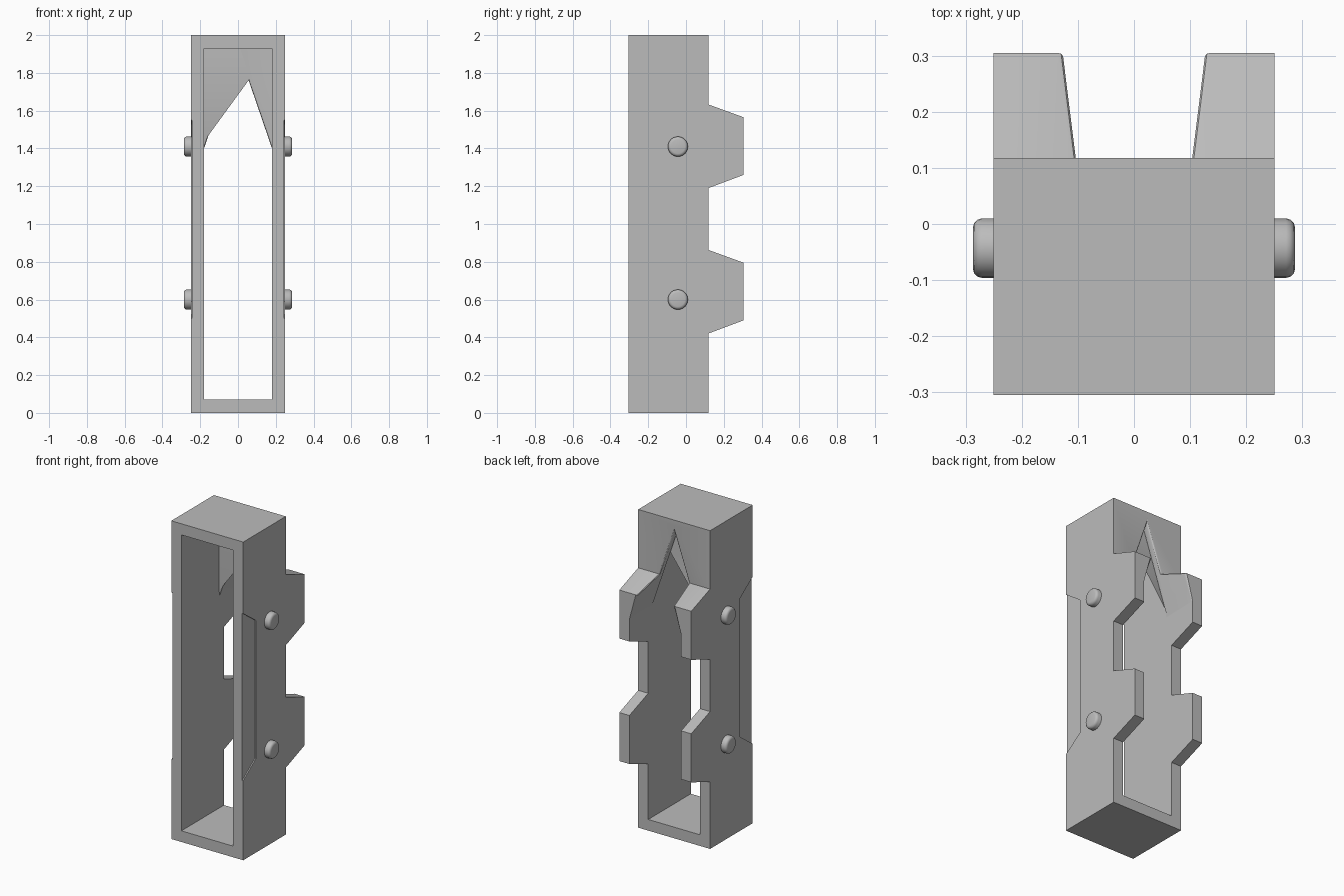
import bpy, bmesh, math
from mathutils import Vector

cube = bpy.data.objects.get("Cube")
if cube:
    bpy.data.objects.remove(cube)

grey = bpy.data.materials.new("plain grey")
grey.use_nodes = True
COLOUR = (0.5, 0.5, 0.5, 1)
grey.diffuse_color = COLOUR
grey.node_tree.nodes["Principled BSDF"].inputs["Base Color"].default_value = COLOUR


def add_object(name, bm):
    mesh = bpy.data.meshes.new(name)
    bmesh.ops.recalc_face_normals(bm, faces=bm.faces)
    bm.to_mesh(mesh)
    bm.free()
    mesh.materials.append(grey)
    obj = bpy.data.objects.new(name, mesh)
    bpy.context.collection.objects.link(obj)
    return obj


def prism(name, outline, axis, low, high):
    """Extrude an outline of (x or y, z) points along the other flat axis."""
    bm = bmesh.new()
    place = (lambda a, z: (low, a, z)) if axis == "x" else (lambda a, z: (a, low, z))
    face = bm.faces.new([bm.verts.new(place(a, z)) for a, z in outline])
    moved = bmesh.ops.extrude_face_region(bm, geom=[face])["geom"]
    shift = Vector((high - low, 0, 0) if axis == "x" else (0, high - low, 0))
    bmesh.ops.translate(bm, vec=shift, verts=[g for g in moved if isinstance(g, bmesh.types.BMVert)])
    return add_object(name, bm)


def smooth(obj, degrees):
    bpy.ops.object.select_all(action="DESELECT")
    obj.select_set(True)
    bpy.context.view_layer.objects.active = obj
    bpy.ops.object.shade_smooth_by_angle(angle=math.radians(degrees))


# Body side outline with two tapered teeth on the back
FRONT, BACK, TIP = -0.305, 0.118, 0.305
WALL, SPRING = 0.18, 1.4
outline = [(FRONT, 0), (BACK, 0)]
for base in (0.42, 1.19):
    outline += [(BACK, base), (TIP, base + 0.07), (TIP, base + 0.375), (BACK, base + 0.443)]
outline += [(BACK, 2), (FRONT, 2)]
body = prism("frame_body", outline, "x", -0.25, 0.25)

# Cutters: front opening, pointed back opening, shallow side recesses
cutters = [
    prism("front_opening_cutter",
          [(-WALL, 0.07), (WALL, 0.07), (WALL, 1.93), (-WALL, 1.93)], "y", -0.5, 0.07),
    prism("pointed_opening_cutter",
          [(-WALL, 0.07), (WALL, 0.07), (WALL, SPRING), (0, 1.925), (-WALL, SPRING)], "y", 0, 0.5),
]
recess = [(-0.345, 0.471), (-0.18, 0.59), (-0.18, 1.46), (-0.345, 1.579)]
for side, name in ((1, "left"), (-1, "right")):
    cutters.append(prism(name + "_recess_cutter", recess, "x", side * 0.243, side * 0.3))
for cutter in cutters:
    cutter.hide_render = True
    cut = body.modifiers.new(cutter.name, "BOOLEAN")
    cut.operation, cut.solver, cut.object = "DIFFERENCE", "EXACT", cutter

# Bake the cuts, then round the edges of the two sloping flanks
bpy.context.view_layer.update()
bm = bmesh.new()
bm.from_object(body, bpy.context.evaluated_depsgraph_get())
body.modifiers.clear()
for cutter in cutters:
    bpy.data.objects.remove(cutter)
bmesh.ops.remove_doubles(bm, verts=bm.verts, dist=0.0001)
bm.normal_update()


def is_flank(face):
    return abs(face.normal.y) < 0.01 and 0.8 < abs(face.normal.x) < 0.99 and abs(face.calc_center_median().x) < WALL


edges = [e for e in bm.edges if len(e.link_faces) == 2
         and sum(map(is_flank, e.link_faces)) == 1
         and abs(e.calc_face_angle(0)) > 0.6]
bmesh.ops.bevel(bm, geom=edges, offset=0.012, segments=3, profile=0.5, affect="EDGES", clamp_overlap=True)
bm.to_mesh(body.data)
bm.free()
smooth(body, 25)

# Rounded pins on both sides
for side, name in ((1, "left"), (-1, "right")):
    for z, level in ((0.6, "lower"), (1.41, "upper")):
        bm = bmesh.new()
        bmesh.ops.create_cone(bm, cap_ends=True, segments=24, radius1=0.053, radius2=0.053, depth=0.1)
        rim = [e for e in bm.edges if all(v.co.z > 0 for v in e.verts)]
        bmesh.ops.bevel(bm, geom=rim, offset=0.016, segments=3, profile=0.5, affect="EDGES")
        pin = add_object(f"{name}_{level}_pin", bm)
        pin.rotation_euler.y = side * math.pi / 2
        pin.location = (side * 0.237, -0.043, z)
        smooth(pin, 35)
